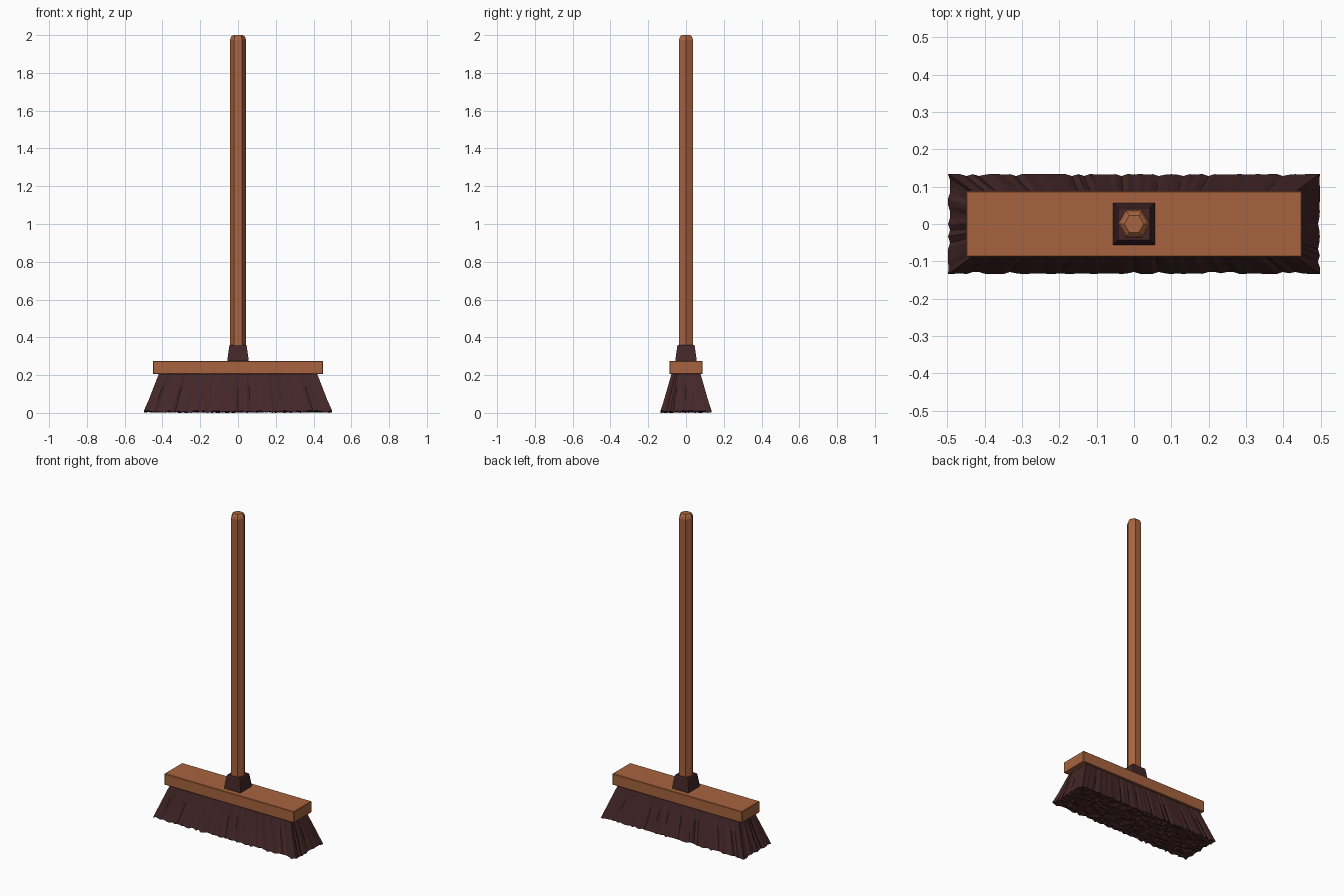
import bpy, bmesh, math, random

if "Cube" in bpy.data.objects:
    bpy.data.objects.remove(bpy.data.objects["Cube"])

random.seed(4)

def material(name, rgb):
    m = bpy.data.materials.new(name)
    m.diffuse_color = (*rgb, 1)
    m.use_nodes = True
    m.node_tree.nodes["Principled BSDF"].inputs["Base Color"].default_value = m.diffuse_color
    return m

WOOD = material("warm_wood", (0.39, 0.125, 0.05))
DARK = material("dark_bristle", (0.058, 0.020, 0.021))

def finish(name, bm, mat):
    bmesh.ops.recalc_face_normals(bm, faces=bm.faces[:])
    me = bpy.data.meshes.new(name)
    bm.to_mesh(me)
    bm.free()
    me.materials.append(mat)
    ob = bpy.data.objects.new(name, me)
    bpy.context.collection.objects.link(ob)
    return ob

def loft(name, rings, mat):
    """Closed solid through a list of equal-length point rings."""
    bm = bmesh.new()
    loops = [[bm.verts.new(p) for p in r] for r in rings]
    n = len(loops[0])
    for a, b in zip(loops, loops[1:]):
        for i in range(n):
            j = (i + 1) % n
            bm.faces.new((a[i], a[j], b[j], b[i]))
    bm.faces.new(loops[0][::-1])
    bm.faces.new(loops[-1])
    return finish(name, bm, mat)

def hexagon(r, z):
    return [(r * math.cos(k * math.pi / 3), r * math.sin(k * math.pi / 3), z) for k in range(6)]

def rect(x, y, z):
    return [(-x, -y, z), (x, -y, z), (x, y, z), (-x, y, z)]

# Six-sided handle with a chamfered tip
loft("handle", [hexagon(0.043, 0.26), hexagon(0.043, 1.975), hexagon(0.036, 1.992),
                hexagon(0.026, 2.0)], WOOD)

# Tapered square socket
loft("handle_socket", [rect(0.056, 0.056, 0.265), rect(0.056, 0.056, 0.285),
                       rect(0.046, 0.046, 0.355), rect(0.043, 0.043, 0.36)], DARK)

# Wooden head block with a tiny bevel
block = loft("head_block", [rect(0.45, 0.088, 0.205), rect(0.45, 0.088, 0.276)], WOOD)
bev = block.modifiers.new("soft_edges", 'BEVEL')
bev.width, bev.segments = 0.003, 1

# Flared bristles: ragged grid underneath, grooved walls around it
NX, NY = 60, 16
bm = bmesh.new()
perim = ([(i, 0) for i in range(NX)] + [(NX, j) for j in range(NY)] +
         [(i, NY) for i in range(NX, 0, -1)] + [(0, j) for j in range(NY, 0, -1)])
corners = {(0, 0), (NX, 0), (NX, NY), (0, NY)}
groove = {p: 0 if p in corners else random.choice((0, 0.001, 0.003, 0.008)) for p in perim}
tip = {(i, j): random.uniform(0, 0.014) for i in range(NX + 1) for j in range(NY + 1)}
tip[(20, 0)] = 0.0

def place(p, x, y, z, depth):
    u, v = 2 * p[0] / NX - 1, 2 * p[1] / NY - 1
    dx = depth if p[0] in (0, NX) else 0
    dy = depth if p[1] in (0, NY) else 0
    return bm.verts.new((u * (x - dx), v * (y - dy), z))

bottom = {p: place(p, 0.498, 0.134, z, groove.get(p, 0) * 0.7) for p, z in tip.items()}
for i in range(NX):
    for j in range(NY):
        bm.faces.new([bottom[q] for q in ((i, j), (i, j + 1), (i + 1, j + 1), (i + 1, j))])
rows = [bottom]
for z, x, y, k in ((0.07, 0.472, 0.116, 1.0), (0.14, 0.445, 0.096, 0.8), (0.21, 0.418, 0.076, 0.3)):
    rows.append({p: place(p, x, y, z, groove[p] * k) for p in perim})
for a, b in zip(rows, rows[1:]):
    for p, q in zip(perim, perim[1:] + perim[:1]):
        bm.faces.new((a[p], a[q], b[q], b[p]))
bm.faces.new([rows[-1][p] for p in perim])
finish("bristles", bm, DARK)
